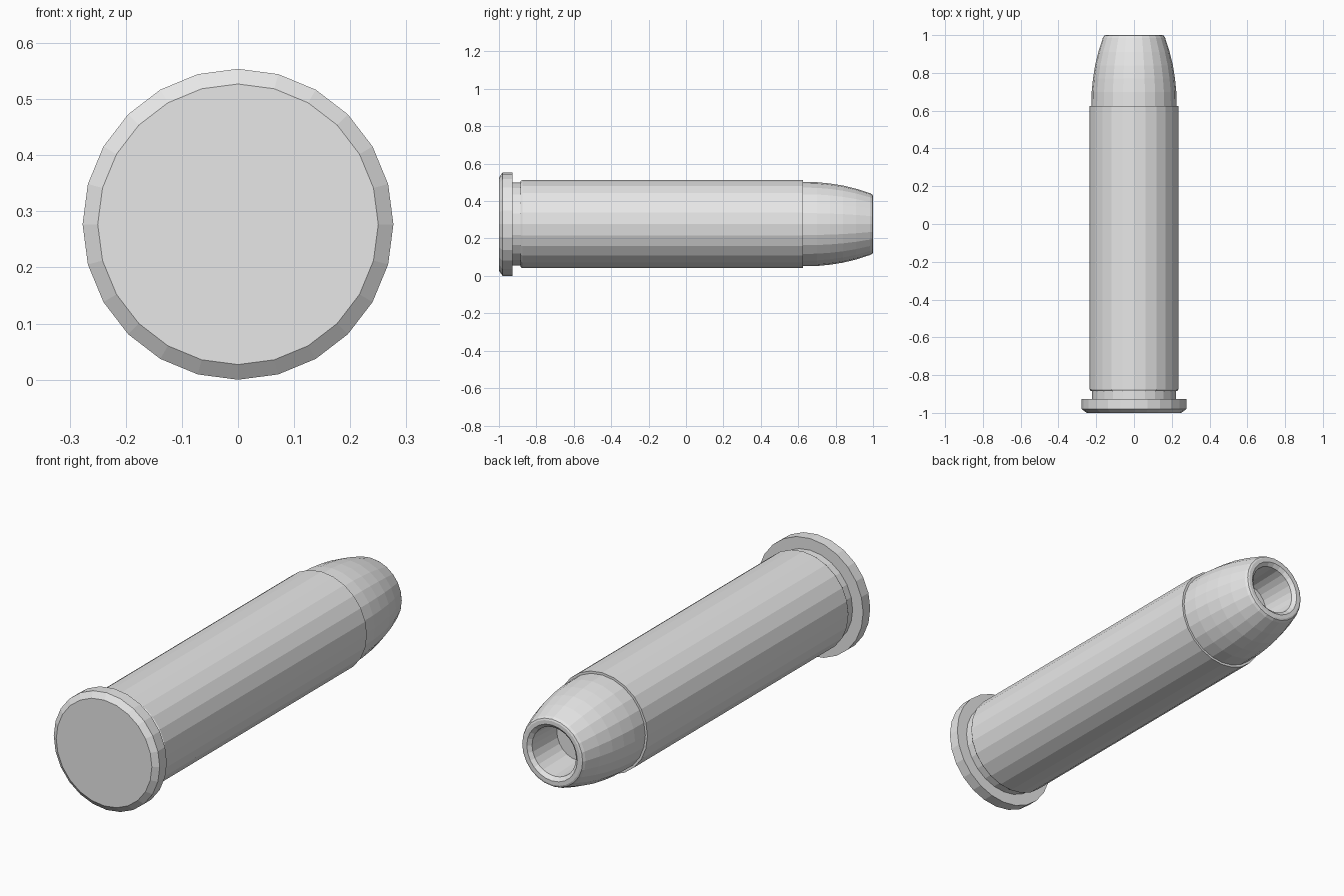
import bpy
import bmesh
import math

SIDES = 24
AXIS_Z = 0.277

default = bpy.data.objects.get("Cube")
if default:
    bpy.data.objects.remove(default, do_unlink=True)

grey = bpy.data.materials.new("plain_grey")
grey.use_nodes = True
colour = (0.8, 0.8, 0.8, 1.0)
grey.diffuse_color = colour
grey.node_tree.nodes["Principled BSDF"].inputs["Base Color"].default_value = colour


def lathe(name, profile, cap_start=False, cap_end=False):
    """Turn a (y, radius) profile around the long axis."""
    bm = bmesh.new()
    rings = []
    for y, r in profile:
        ring = []
        for i in range(SIDES):
            a = math.tau * i / SIDES
            ring.append(bm.verts.new((r * math.sin(a), y, AXIS_Z + r * math.cos(a))))
        rings.append(ring)
    for low, high in zip(rings, rings[1:]):
        for i in range(SIDES):
            j = (i + 1) % SIDES
            bm.faces.new((low[i], low[j], high[j], high[i]))
    if cap_start:
        bm.faces.new(rings[0][::-1])
    if cap_end:
        bm.faces.new(rings[-1])
    mesh = bpy.data.meshes.new(name)
    bm.to_mesh(mesh)
    bm.free()
    mesh.materials.append(grey)
    obj = bpy.data.objects.new(name, mesh)
    bpy.context.collection.objects.link(obj)
    return obj


# Casing: bevelled rim, groove, straight body and mouth lip
lathe("casing", [
    (-1.0, 0.25), (-0.98, 0.277), (-0.927, 0.277),
    (-0.927, 0.222), (-0.885, 0.222), (-0.885, 0.229), (-0.875, 0.236),
    (0.625, 0.236), (0.625, 0.225),
], cap_start=True)

# Tip: curved nose, rounded lip and hollow bore with a flat floor
lathe("hollow_tip", [
    (0.625, 0.225), (0.70, 0.224), (0.77, 0.217), (0.84, 0.206),
    (0.91, 0.189), (0.985, 0.165), (0.997, 0.158), (1.0, 0.15),
    (1.0, 0.132), (0.985, 0.115), (0.81, 0.108),
], cap_end=True)
